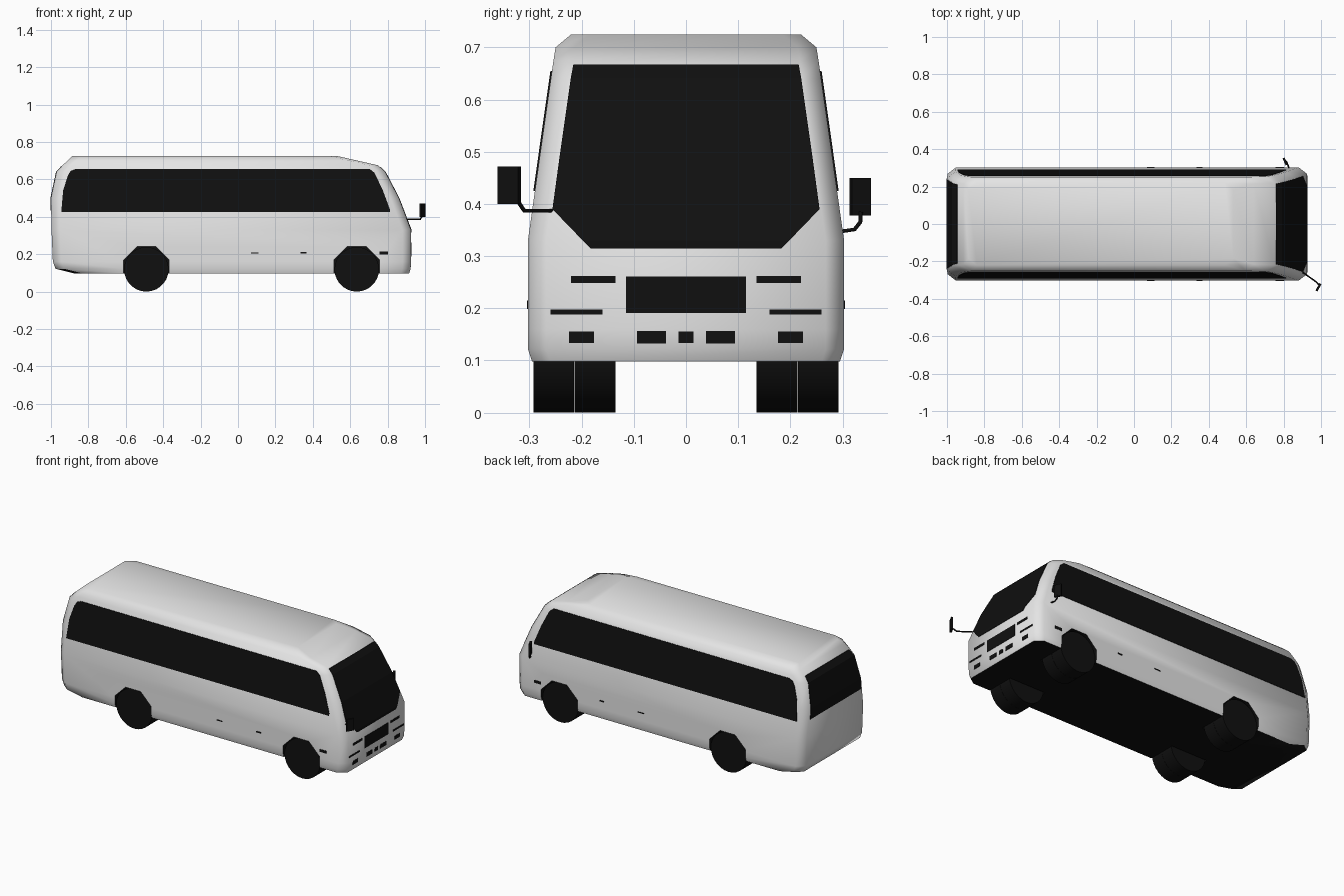
import bpy, bmesh, math
from mathutils import Vector

cube = bpy.data.objects.get("Cube")
if cube:
    bpy.data.objects.remove(cube, do_unlink=True)


def make_material(name, colour):
    mat = bpy.data.materials.new(name)
    mat.use_nodes = True
    mat.diffuse_color = (*colour, 1)
    mat.node_tree.nodes["Principled BSDF"].inputs["Base Color"].default_value = (*colour, 1)
    return mat


WHITE = make_material("body_white", (0.78, 0.78, 0.78))
BLACK = make_material("black", (0.005, 0.005, 0.005))


def finish(bm, name, *mats):
    bmesh.ops.recalc_face_normals(bm, faces=bm.faces)
    mesh = bpy.data.meshes.new(name)
    bm.to_mesh(mesh)
    bm.free()
    for mat in mats:
        mesh.materials.append(mat)
    obj = bpy.data.objects.new(name, mesh)
    bpy.context.collection.objects.link(obj)
    return obj


def smooth(obj, angle):
    bpy.ops.object.select_all(action="DESELECT")
    obj.select_set(True)
    bpy.context.view_layer.objects.active = obj
    bpy.ops.object.shade_smooth_by_angle(angle=math.radians(angle))


def prism(name, points, offset, mat):
    """Flat outline extruded along an offset vector."""
    bm = bmesh.new()
    face = bm.faces.new([bm.verts.new(p) for p in points])
    ext = bmesh.ops.extrude_face_region(bm, geom=[face])
    verts = [g for g in ext["geom"] if isinstance(g, bmesh.types.BMVert)]
    bmesh.ops.translate(bm, verts=verts, vec=offset)
    return finish(bm, name, mat)


def cylinder(name, x, y, z, radius, width, sides, mat, turn=0):
    ring = [(x + radius * math.cos(math.tau * i / sides + turn), y - width / 2,
             z + radius * math.sin(math.tau * i / sides + turn)) for i in range(sides)]
    return prism(name, ring, (0, width, 0), mat)


# Body levels: height, rear x, front x, half width
LEVELS = [
    (0.098, -0.88, 0.915, 0.295), (0.122, -0.975, 0.923, 0.303),
    (0.16, -0.99, 0.925, 0.303), (0.33, -0.997, 0.925, 0.303),
    (0.50, -1.0, 0.86, 0.279), (0.64, -0.97, 0.787, 0.259),
    (0.675, -0.938, 0.75, 0.254), (0.70, -0.912, 0.64, 0.25),
    (0.725, -0.885, 0.53, 0.22),
]


def body_at(z):
    """Rear x, front x and half width of the body at a height."""
    for a, b in zip(LEVELS, LEVELS[1:]):
        if z <= b[0]:
            t = (z - a[0]) / (b[0] - a[0])
            return [p + (q - p) * t for p, q in zip(a[1:], b[1:])]


# Body shell lofted through chamfered rings
bm = bmesh.new()
rings = []
for z, xr, xf, w in LEVELS:
    cx, cy = 0.045, 0.035
    half = [(xf, w - cy), (xf - cx, w), (xr + cx, w), (xr, w - cy)]
    outline = half + [(x, -y) for x, y in reversed(half)]
    rings.append([bm.verts.new((x, y, z)) for x, y in outline])
for low, high in zip(rings, rings[1:]):
    for i in range(8):
        j = (i + 1) % 8
        bm.faces.new((low[i], low[j], high[j], high[i]))
bm.faces.new(rings[0])
bm.faces.new(rings[-1])
bmesh.ops.recalc_face_normals(bm, faces=bm.faces)
for face in bm.faces:
    if face.normal.z < -0.8:
        face.material_index = 1
body = finish(bm, "body", WHITE, BLACK)

# Wheel arches cut from the body, and paired wheels
AXLES = {"rear": -0.49, "front": 0.635}
for end, x in AXLES.items():
    for side, s in (("left", 1), ("right", -1)):
        cutter = cylinder(f"{end}_{side}_arch_cutter", x, s * 0.26, 0.12, 0.131, 0.27,
                          8, BLACK, math.pi / 8)
        cutter.hide_render = True
        cut = body.modifiers.new("arch", "BOOLEAN")
        cut.object = cutter
        cut.solver = "EXACT"
        cut.material_mode = "TRANSFER"
        bpy.context.view_layer.objects.active = body
        bpy.ops.object.modifier_apply(modifier=cut.name)
        bpy.data.objects.remove(cutter, do_unlink=True)
        for place, y in (("outer", 0.2535), ("inner", 0.1745)):
            wheel = cylinder(f"{end}_{side}_{place}_wheel", x, s * y, 0.119, 0.119, 0.078,
                             28, BLACK)
            smooth(wheel, 40)
smooth(body, 60)

# Side windows lying on the sloping flanks
WINDOW = [(-0.945, 0.425), (-0.935, 0.54), (-0.91, 0.62), (-0.895, 0.645), (-0.87, 0.655),
          (0.705, 0.655), (0.73, 0.635), (0.775, 0.54), (0.812, 0.44), (0.812, 0.425)]
for side, s in (("left", 1), ("right", -1)):
    pane = [(x, s * (body_at(z)[2] - 0.002), z) for x, z in WINDOW]
    prism(f"{side}_window", pane, (0, s * 0.005, 0), BLACK)


def end_glass(name, rows, front):
    """Glass strip following the end of the body, rows of height and half width."""
    bm = bmesh.new()
    s = 1 if front else -1
    pairs = []
    for z, w in rows:
        x = body_at(z)[1 if front else 0] + s * 0.003
        pairs.append([bm.verts.new((x, y, z)) for y in (-w, w)])
    for a, b in zip(pairs, pairs[1:]):
        bm.faces.new((a[0], a[1], b[1], b[0]))
    ext = bmesh.ops.extrude_face_region(bm, geom=bm.faces[:])
    verts = [g for g in ext["geom"] if isinstance(g, bmesh.types.BMVert)]
    bmesh.ops.translate(bm, verts=verts, vec=(-s * 0.006, 0, 0))
    return finish(bm, name, BLACK)


end_glass("windshield", [(0.315, 0.183), (0.33, 0.198), (0.39, 0.256), (0.5, 0.241),
                         (0.64, 0.221), (0.667, 0.216)], True)
end_glass("rear_window", [(0.435, 0.242), (0.5, 0.237), (0.64, 0.219), (0.67, 0.21)], False)


# Front grille, lamps and lower vents as thin plates
def front_plate(name, y, z, wide, high):
    x = body_at(z)[1] - 0.003
    pts = [(x, y + a * wide / 2, z + b * high / 2)
           for a, b in ((-1, -1), (1, -1), (1, 1), (-1, 1))]
    prism(name, pts, (0.005, 0, 0), BLACK)


front_plate("grille", 0, 0.226, 0.23, 0.07)
front_plate("centre_vent", 0, 0.144, 0.028, 0.022)
for side, s in (("left", 1), ("right", -1)):
    front_plate(f"{side}_upper_lamp_trim", s * 0.178, 0.255, 0.085, 0.014)
    front_plate(f"{side}_lower_lamp_trim", s * 0.21, 0.193, 0.1, 0.01)
    front_plate(f"{side}_vent", s * 0.066, 0.144, 0.055, 0.024)
    front_plate(f"{side}_fog_lamp", s * 0.2, 0.144, 0.048, 0.022)
    # Small markers along the flank
    for i, (x, length, high) in enumerate(((0.09, 0.04, 0.006), (0.35, 0.03, 0.008),
                                           (0.78, 0.045, 0.016))):
        pts = [(x + a * length / 2, s * 0.301, 0.207 + b * high / 2)
               for a, b in ((-1, -1), (1, -1), (1, 1), (-1, 1))]
        prism(f"{side}_side_marker_{i + 1}", pts, (0, s * 0.004, 0), BLACK)


# Mirrors: bent arm and upright head
def mirror(side, path, start, end, low, high):
    curve = bpy.data.curves.new(f"{side}_mirror_arm", "CURVE")
    curve.dimensions = "3D"
    curve.bevel_depth = 0.004
    curve.bevel_resolution = 1
    curve.use_fill_caps = True
    spline = curve.splines.new("POLY")
    spline.points.add(len(path) - 1)
    for point, co in zip(spline.points, path):
        point.co = (*co, 1)
    curve.materials.append(BLACK)
    arm = bpy.data.objects.new(f"{side}_mirror_arm", curve)
    bpy.context.collection.objects.link(arm)
    a, b = Vector(start), Vector(end)
    depth = (b - a).orthogonal().normalized() * 0.012
    pts = [(*a, low), (*b, low), (*b, high), (*a, high)]
    prism(f"{side}_mirror_head", pts, (*depth, 0), BLACK)


mirror("right", [(0.89, -0.25, 0.387), (0.975, -0.31, 0.387), (0.985, -0.322, 0.405)],
       (0.992, -0.316), (0.97, -0.355), 0.40, 0.472)
mirror("left", [(0.83, 0.295, 0.347), (0.82, 0.323, 0.351), (0.815, 0.334, 0.365),
                (0.815, 0.335, 0.385)],
       (0.822, 0.318), (0.805, 0.355), 0.378, 0.45)
